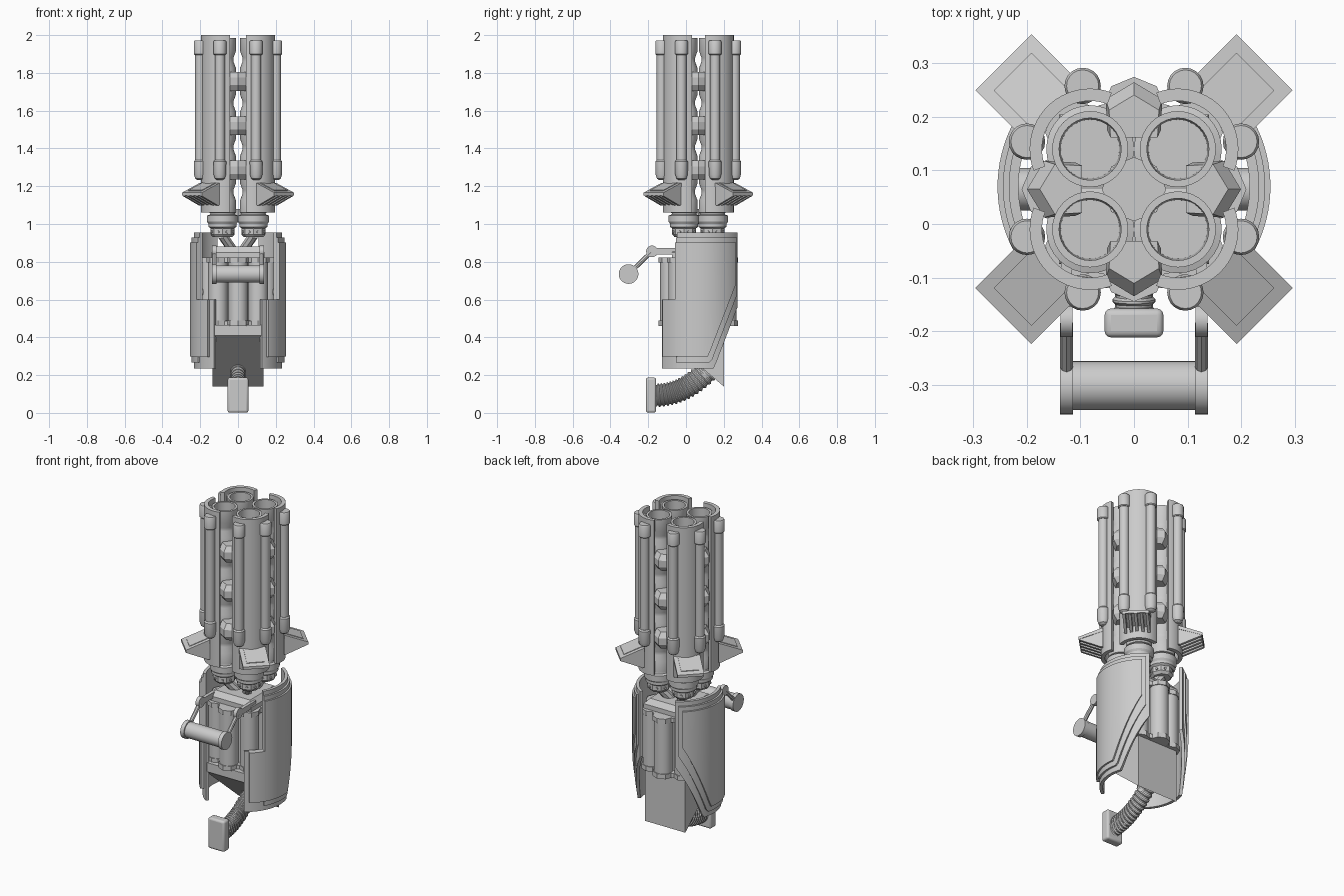
import bpy, bmesh
from math import sin, cos, pi, radians, atan2
from mathutils import Vector, Matrix

if "Cube" in bpy.data.objects:
    bpy.data.objects.remove(bpy.data.objects["Cube"])

CY = 0.065                      # barrel cluster axis in y
BARRELS = [(sx, sy, sx * 0.082, CY + sy * 0.075) for sx in (-1, 1) for sy in (-1, 1)]


def finish(name, bm, bevel=0):
    bmesh.ops.recalc_face_normals(bm, faces=bm.faces[:])
    me = bpy.data.meshes.new(name)
    bm.to_mesh(me)
    bm.free()
    ob = bpy.data.objects.new(name, me)
    bpy.context.collection.objects.link(ob)
    if bevel:
        m = ob.modifiers.new("bevel", 'BEVEL')
        m.width, m.segments = bevel, 3
    return ob


def skin(name, rings, closed=False, caps=True):
    """Bridge a list of equal-length vertex rings."""
    bm = bmesh.new()
    R = [[bm.verts.new(p) for p in ring] for ring in rings]
    n = len(R[0])
    for i in range(len(R) if closed else len(R) - 1):
        a, b = R[i], R[(i + 1) % len(R)]
        for j in range(n):
            bm.faces.new((a[j], a[(j + 1) % n], b[(j + 1) % n], b[j]))
    if caps and not closed:
        bm.faces.new(R[0])
        bm.faces.new(R[-1])
    return finish(name, bm)


def lathe(name, x, y, prof, n=32):
    return skin(name, [[(x + r * cos(2 * pi * j / n), y + r * sin(2 * pi * j / n), z)
                        for j in range(n)] for r, z in prof])


def rod(name, p0, p1, r, n=20, r2=None):
    p0, p1 = Vector(p0), Vector(p1)
    q = (p1 - p0).to_track_quat('Z', 'Y')
    ring = lambda p, rad: [p + q @ Vector((rad * cos(2 * pi * j / n), rad * sin(2 * pi * j / n), 0)) for j in range(n)]
    return skin(name, [ring(p0, r), ring(p1, r2 or r)])


def box(name, c, size, bevel=0):
    bm = bmesh.new()
    bmesh.ops.create_cube(bm, size=1, matrix=Matrix.Translation(c) @ Matrix.Diagonal((*size, 1)))
    return finish(name, bm, bevel)


def wedge(name, prof, w0, w1, mat):
    """Profile in (distance, z), spanning w0..w1 sideways, placed by a matrix."""
    return skin(name, [[mat @ Vector((d, w, z)) for d, z in prof] for w in (w0, w1)])


def sector(name, c, r0, r1, a0, a1, zb, zt, s=1, n=24):
    """Curved plate about a vertical axis; zb/zt are functions of y."""
    rings = []
    for i in range(n + 1):
        a = a0 + (a1 - a0) * i / n
        y = c[1] + r1 * sin(a)
        rings.append([(c[0] + s * r * cos(a), c[1] + r * sin(a), z)
                      for r, z in ((r0, zb(y)), (r1, zb(y)), (r1, zt(y)), (r0, zt(y)))])
    return skin(name, rings)


# Barrels: hollow, with narrow waists, plus everything hung on each one
for sx, sy, x, y in BARRELS:
    prof = [(0.055, 1.7), (0.058, 1.985), (0.071, 1.985)]
    for zc in (1.87, 1.64, 1.405, 1.17):
        prof += [(0.071, zc + 0.045), (0.058, zc + 0.01), (0.058, zc - 0.01), (0.071, zc - 0.045)]
    prof += [(0.071, 1.06), (0.06, 1.055)]
    lathe("barrel", x, y, prof)
    lathe("barrel_collar", x, y, [(0.062, 1.07), (0.066, 1.05), (0.082, 1.045), (0.082, 1.012),
                                  (0.074, 1.0), (0.074, 0.985), (0.06, 0.975)])
    lathe("collar_base", x, y, [(0.064, 0.98), (0.064, 0.945), (0.05, 0.93)], 8)
    for k in range(8):
        a = pi / 8 + k * pi / 4
        d = Vector((cos(a), sin(a), 0))
        o = Vector((x, y, 0.958))
        rod("collar_bolt", o + d * 0.055, o + d * 0.066, 0.007, 8)
    rod("strut", (x, y, 0.94), (x * 0.25, CY + (y - CY) * 0.25, 0.85), 0.026, 8)

    # Outer half shell
    diag = atan2(sy, sx)
    sector("barrel_shell", (x, y), 0.09, 0.113, diag - radians(66), diag + radians(66),
           lambda v: 1.06, lambda v: 2.0)

    # Two rods with end caps
    for dx, dy in ((0.014, 0.118), (0.118, 0.014)):
        rx, ry = x + sx * dx, y + sy * dy
        lathe("side_rod", rx, ry, [(0.027, 1.27), (0.027, 1.95)], 20)
        lathe("rod_top_cap", rx, ry, [(0.029, 1.895), (0.034, 1.9), (0.034, 1.965), (0.03, 1.972)], 20)
        lathe("rod_lower_cap", rx, ry, [(0.014, 1.232), (0.026, 1.24), (0.033, 1.262), (0.034, 1.33),
                                        (0.028, 1.338)], 20)

    # Diagonal fin: sloping plate with raised rim and ribs below
    M = Matrix.Translation((x, y, 0)) @ Matrix.Rotation(diag, 4, 'Z')
    wedge("fin_plate", [(0.095, 1.218), (0.229, 1.166), (0.229, 1.15), (0.095, 1.195)], -0.074, 0.074, M)
    wedge("fin_panel", [(0.1, 1.22), (0.205, 1.179), (0.205, 1.17), (0.1, 1.2)], -0.05, 0.05, M)
    wedge("fin_core", [(0.095, 1.2), (0.2, 1.16), (0.095, 1.13)], -0.055, 0.055, M)
    for k in range(5):
        w = -0.064 + 0.032 * k
        wedge("fin_rib", [(0.095, 1.2), (0.225, 1.16), (0.225, 1.148), (0.105, 1.098), (0.095, 1.1)],
              w - 0.008, w + 0.008, M)

# Pointed braces between neighbouring barrels
for k in range(4):
    M = Matrix.Translation((0, CY, 0)) @ Matrix.Rotation(k * pi / 2, 4, 'Z')
    plan = [(0.11, -0.05), (0.168, -0.053), (0.2, 0), (0.168, 0.053), (0.11, 0.05)]
    for zc in (1.755, 1.52, 1.285):
        skin("barrel_brace", [[M @ Vector((d * f, w * f, zc + h)) for d, w in plan]
                              for f, h in ((0.88, -0.05), (1, -0.02), (1, 0.02), (0.88, 0.05))])
for zc in (1.755, 1.52, 1.285, 1.06):
    lathe("centre_brace", 0, CY, [(0.06, zc - 0.02), (0.06, zc + 0.02)], 8)

# Canister ring between two lobed plates
for k in range(8):
    a = k * pi / 4
    x, y = 0.15 * cos(a), CY + 0.15 * sin(a)
    lathe("canister", x, y, [(0.052, 0.47), (0.052, 0.81)], 24)
    for name, z0, z1 in (("upper_lobe", 0.795, 0.823), ("lower_lobe", 0.46, 0.488)):
        lathe(name, x, y, [(0.06, z0), (0.06, z1)], 8)
for name, z0, z1 in (("upper_plate", 0.796, 0.822), ("lower_plate", 0.461, 0.487)):
    lathe(name, 0, CY, [(0.17, z0), (0.17, z1)], 16)
lathe("core", 0, CY, [(0.13, 0.47), (0.13, 0.81)])
skin("top_block", [[(sx * w, CY + sy * w, z) for sx, sy in ((-1, -1), (1, -1), (1, 1), (-1, 1))]
                   for w, z in ((0.14, 0.82), (0.14, 0.85), (0.115, 0.88))])

# Lower wedge block with slanted underside
wedge("lower_block", [(-0.12, 0.465), (-0.12, 0.41), (0.2, 0.14), (0.2, 0.465)], -0.135, 0.135,
      Matrix.Rotation(pi / 2, 4, 'Z'))

# Layered side armour
AC = (0, 0.07)
for s in (-1, 1):
    for i, (r0, r1) in enumerate(((0.216, 0.234), (0.23, 0.245), (0.24, 0.255))):
        d = 0.026 * i
        sector("side_armour", AC, r0, r1, radians(-30), radians(60 - 5 * i),
               lambda y: 0.235 + d * 1.2 + max(0, y - 0.148 + d * 0.6) * 2.6, lambda y: 0.955 - d, s)
    sector("armour_front_flap", AC, 0.216, 0.234, radians(-57), radians(-30),
           lambda y: 0.235, lambda y: 0.6, s)
    sector("armour_front_plate", AC, 0.23, 0.253, radians(-50), radians(-29),
           lambda y: 0.297, lambda y: 0.6, s)
    rod("armour_mount", (s * 0.12, CY, 0.64), (s * 0.22, CY, 0.64), 0.04)

    # Handle arms
    px = s * 0.126
    rod("arm_pivot", (px - 0.011, -0.18, 0.855), (px + 0.011, -0.18, 0.855), 0.031)
    box("arm_bar", (px, -0.1, 0.855), (0.02, 0.16, 0.034))
    rod("handle_arm", (px, -0.185, 0.85), (px, -0.305, 0.735), 0.012, 8)
    rod("handle_end", (px - 0.012, -0.304, 0.735), (px + 0.012, -0.304, 0.735), 0.052, 28)
rod("handle_bar", (-0.12, -0.302, 0.735), (0.12, -0.302, 0.735), 0.046, 28)

# Ribbed curved grip swept along a bezier, flattened in x
A, B, C, D = [Vector(p) for p in ((0, -0.165, 0.093), (0, -0.06, 0.095), (0, 0.03, 0.13), (0, 0.15, 0.26))]
rings, N = [], 64
for i in range(N + 1):
    t = i / N
    u = 1 - t
    p = A * u**3 + B * 3 * u * u * t + C * 3 * u * t * t + D * t**3
    T = ((B - A) * u * u + (C - B) * 2 * u * t + (D - C) * t * t).normalized()
    up = Vector((1, 0, 0)).cross(T)
    f = 1 if i % 4 in (0, 1) else 0.88
    rings.append([p + Vector((0.04 * f * cos(2 * pi * j / 20), 0, 0)) + up * (0.062 * f * sin(2 * pi * j / 20))
                  for j in range(20)])
skin("ribbed_grip", rings)
box("grip_end", (0, -0.185, 0.094), (0.11, 0.054, 0.186), 0.012)

# Smooth shading with sharp edges kept
bpy.ops.object.select_all(action='SELECT')
bpy.context.view_layer.objects.active = bpy.context.selected_objects[0]
bpy.ops.object.shade_smooth_by_angle()
